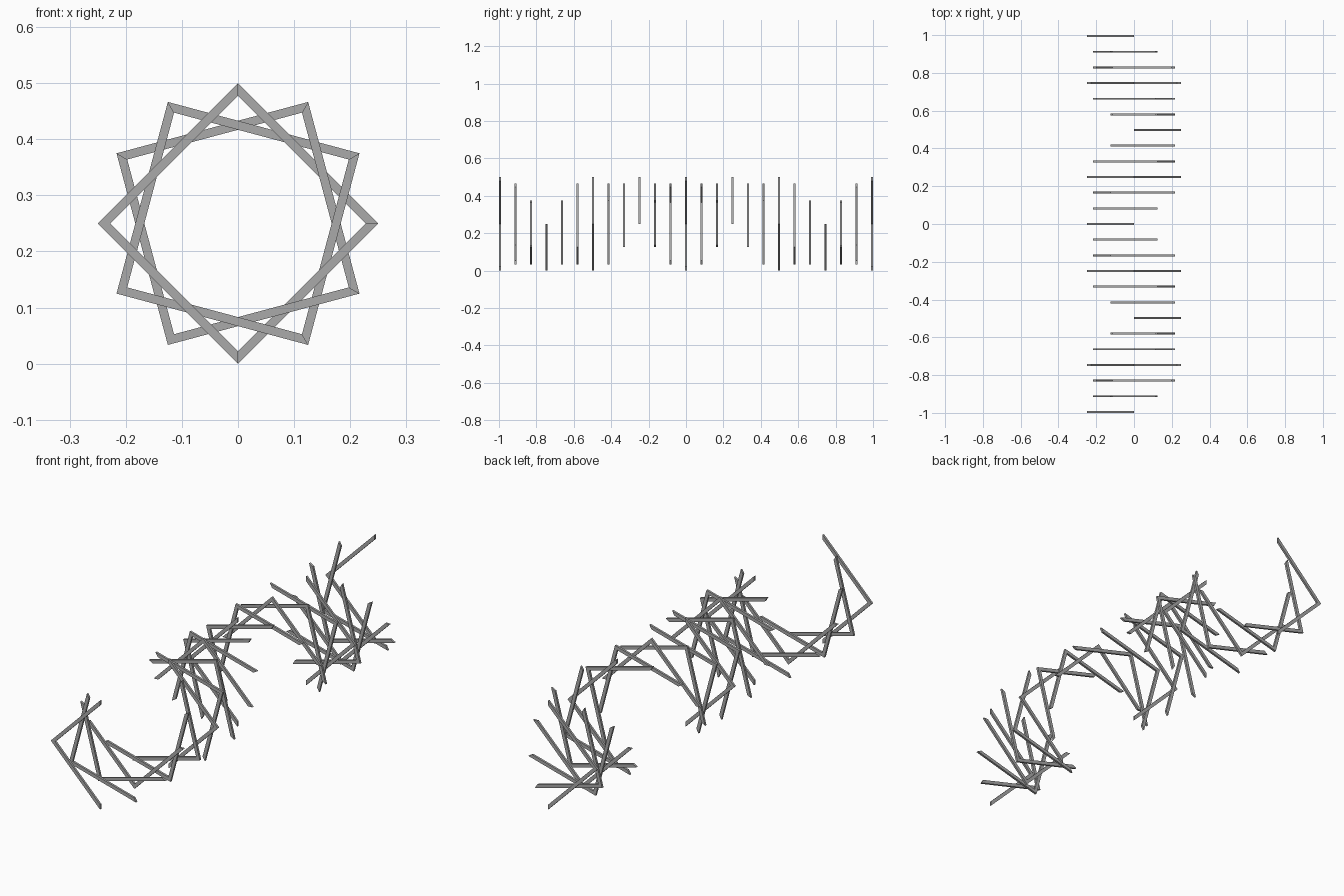
import bpy, bmesh
from math import cos, sin, radians

if "Cube" in bpy.data.objects:
    bpy.data.objects.remove(bpy.data.objects["Cube"])

R_OUT, R_IN = 0.25, 0.228   # corner radii of the square frame
THICK = 0.01                # bar thickness along y
STEP = (1 - THICK / 2) / 12  # spacing between slices

grey = bpy.data.materials.new("dark_grey")
grey.diffuse_color = (0.4, 0.4, 0.4, 1)
grey.use_nodes = True
grey.node_tree.nodes["Principled BSDF"].inputs["Base Color"].default_value = grey.diffuse_color


def half_frame(name, y, apex):
    """Two bars meeting at a right angle: half of a square frame, mitred ends."""
    bm = bmesh.new()
    rings = []
    for a in (apex - 90, apex, apex + 90):
        c, s = cos(radians(a)), sin(radians(a))
        rings.append([bm.verts.new((r * c, y + d * THICK / 2, 0.25 + r * s))
                      for r, d in ((R_OUT, -1), (R_OUT, 1), (R_IN, 1), (R_IN, -1))])
    for a, b in zip(rings, rings[1:]):
        for i in range(4):
            j = (i + 1) % 4
            bm.faces.new((a[i], a[j], b[j], b[i]))
    bm.faces.new(rings[0])
    bm.faces.new(rings[-1])
    bmesh.ops.recalc_face_normals(bm, faces=bm.faces)
    mesh = bpy.data.meshes.new(name)
    bm.to_mesh(mesh)
    bm.free()
    mesh.materials.append(grey)
    bpy.context.collection.objects.link(bpy.data.objects.new(name, mesh))


# Twisting row of angle bars, mirrored about the middle slice
for i in range(-12, 13):
    half_frame(f"angle_bar_{i + 13:02d}", i * STEP, 180 - 30 * abs(i))
